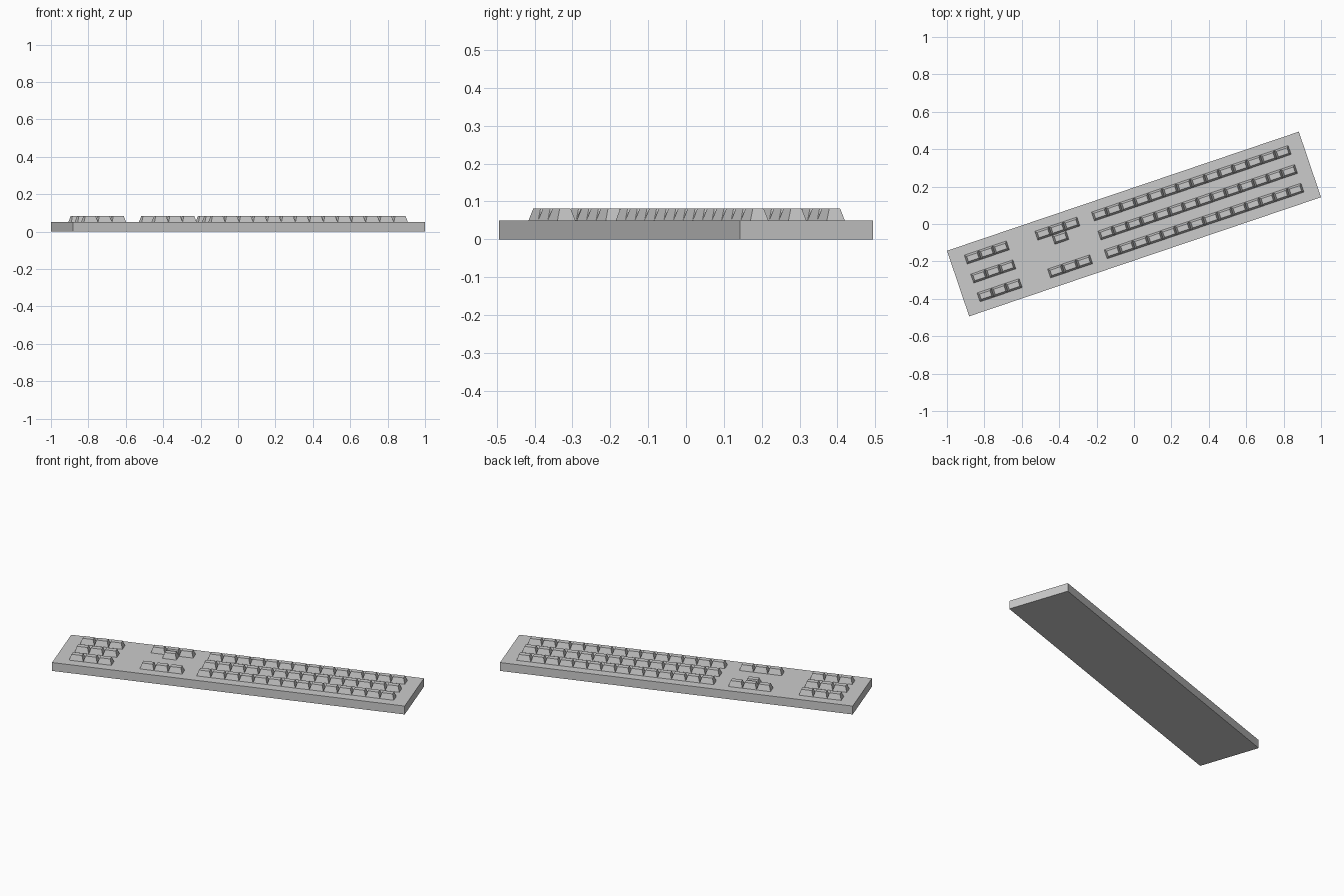
import bpy, bmesh, math
from mathutils import Matrix

if "Cube" in bpy.data.objects:
    bpy.data.objects.remove(bpy.data.objects["Cube"])

TURN = Matrix.Rotation(math.radians(18.7), 4, 'Z')
BASE_H, KEY_H = 0.05, 0.032
PITCH, DEPTH, INSET = 0.0793, 0.05, 0.010
ROWS = (0.108, 0.001, -0.105)


def finish(name, bm):
    bmesh.ops.recalc_face_normals(bm, faces=bm.faces)
    mesh = bpy.data.meshes.new(name)
    bm.to_mesh(mesh)
    bm.free()
    obj = bpy.data.objects.new(name, mesh)
    bpy.context.collection.objects.link(obj)
    obj.matrix_world = TURN
    return obj


def add_block(bm, x, y, z, sx, sy, sz, inset=0.0):
    """Box standing on z, its top drawn in by inset on every side."""
    verts = bmesh.ops.create_cube(bm, size=1)['verts']
    for v in verts:
        top = v.co.z > 0
        d = 2 * inset if top else 0
        v.co = (x + v.co.x * (sx - d), y + v.co.y * (sy - d), z + (sz if top else 0))


def key_bank(name, rows):
    """Each row is (left edge, centre y, number of keys)."""
    bm = bmesh.new()
    for left, y, count in rows:
        for i in range(count):
            add_block(bm, left + (i + 0.5) * PITCH, y, BASE_H,
                      PITCH, DEPTH, KEY_H, INSET)
    return finish(name, bm)


# flat keyboard body
bm = bmesh.new()
add_block(bm, 0, 0, 0, 1.986, 0.37, BASE_H)
finish("keyboard_body", bm)

# three banks of tapered keys
key_bank("main_keys", [(-0.195, y, 14) for y in ROWS])
key_bank("number_keys", [(-0.913, y, 3) for y in ROWS])
key_bank("arrow_keys", [(-0.515, ROWS[0], 3), (-0.515 + PITCH, ROWS[0] - DEPTH, 1)])
key_bank("navigation_keys", [(-0.515, ROWS[2], 3)])
